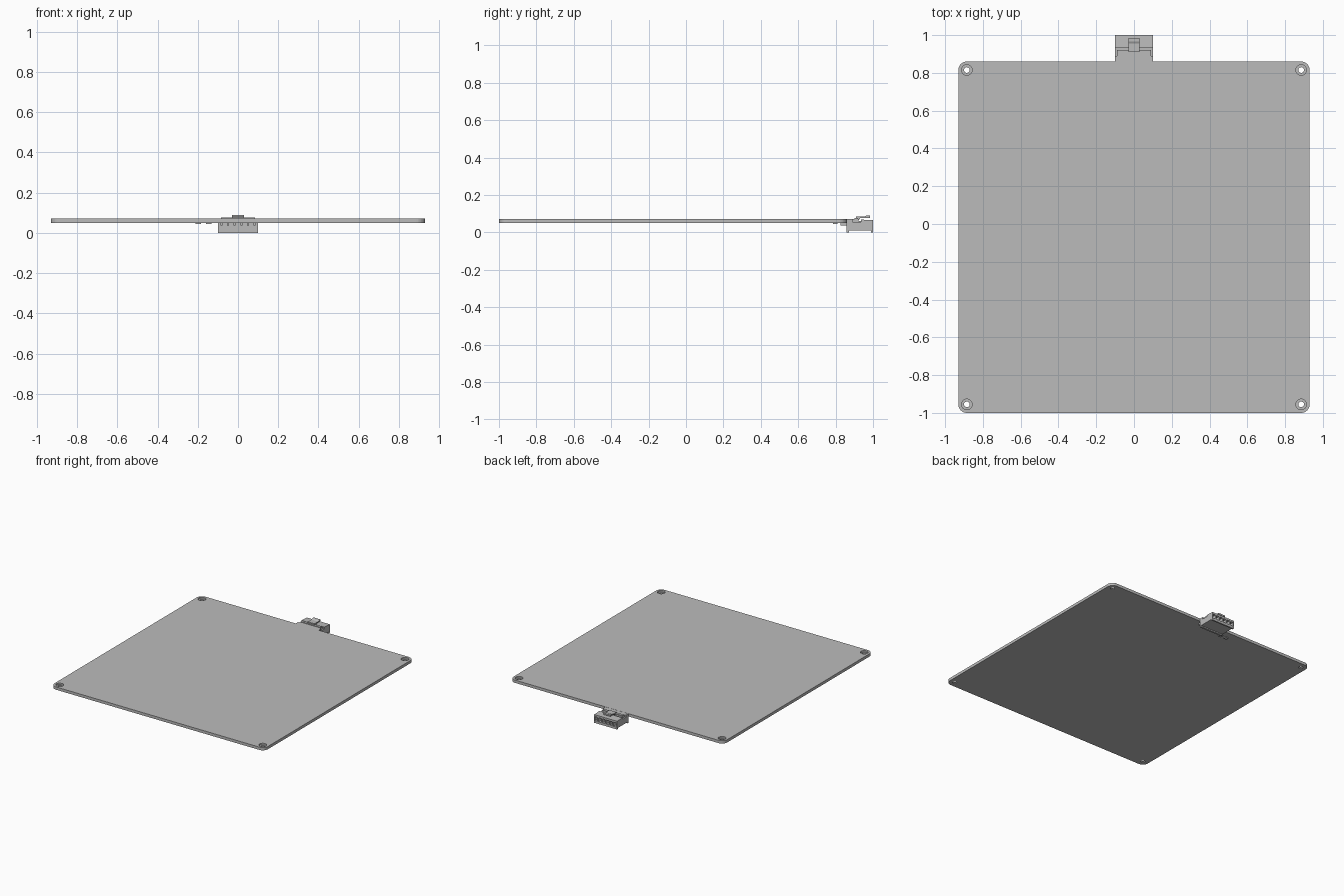
import bpy, bmesh
from mathutils import Matrix, Vector

cube = bpy.data.objects.get("Cube")
if cube:
    bpy.data.objects.remove(cube, do_unlink=True)

grey = bpy.data.materials.new("light_grey")
grey.use_nodes = True
grey.diffuse_color = (0.5, 0.5, 0.5, 1)
grey.node_tree.nodes["Principled BSDF"].inputs["Base Color"].default_value = grey.diffuse_color


def finish(name, bm):
    bmesh.ops.recalc_face_normals(bm, faces=bm.faces)
    mesh = bpy.data.meshes.new(name)
    bm.to_mesh(mesh)
    bm.free()
    mesh.materials.append(grey)
    obj = bpy.data.objects.new(name, mesh)
    bpy.context.collection.objects.link(obj)
    return obj


def add_box(bm, low, high):
    low, high = Vector(low), Vector(high)
    matrix = Matrix.Translation((low + high) / 2) @ Matrix.Diagonal((*(high - low), 1))
    bmesh.ops.create_cube(bm, size=1, matrix=matrix)


def boxes(name, spans):
    bm = bmesh.new()
    for low, high in spans:
        add_box(bm, low, high)
    return finish(name, bm)


def side_extrusion(name, profile, x0, x1):
    """Extrude a (y, z) outline along x."""
    bm = bmesh.new()
    face = bm.faces.new([bm.verts.new((x0, y, z)) for y, z in profile])
    new = bmesh.ops.extrude_face_region(bm, geom=[face])["geom"]
    verts = [v for v in new if isinstance(v, bmesh.types.BMVert)]
    bmesh.ops.translate(bm, verts=verts, vec=(x1 - x0, 0, 0))
    return finish(name, bm)


def cut(obj, cutter):
    cutter.hide_render = True
    mod = obj.modifiers.new("cut", "BOOLEAN")
    mod.operation = "DIFFERENCE"
    mod.solver = "EXACT"
    mod.object = cutter
    bpy.context.view_layer.objects.active = obj
    bpy.ops.object.modifier_apply(modifier=mod.name)
    bpy.data.objects.remove(cutter, do_unlink=True)


# Flat plate with rounded corners
bm = bmesh.new()
add_box(bm, (-0.93, -1, 0.05), (0.93, 0.86, 0.072))
upright = [e for e in bm.edges if abs(e.verts[0].co.z - e.verts[1].co.z) > 0.01]
bmesh.ops.bevel(bm, geom=upright, offset=0.045, segments=8, profile=0.5, affect="EDGES")
plate = finish("plate", bm)


# Stepped screw holes in the corners
def corner_cylinders(name, radius, low, high):
    bm = bmesh.new()
    for x in (-0.885, 0.885):
        for y in (-0.955, 0.815):
            bmesh.ops.create_cone(bm, cap_ends=True, segments=32, radius1=radius,
                                  radius2=radius, depth=high - low,
                                  matrix=Matrix.Translation((x, y, (low + high) / 2)))
    return finish(name, bm)


cut(plate, corner_cylinders("drill", 0.015, 0, 0.1))
cut(plate, corner_cylinders("counterbore", 0.028, 0.06, 0.1))

# Connector housing with lips underneath and a stepped roof
housing = side_extrusion("connector_housing", [
    (0.857, 0), (0.872, 0), (0.872, 0.009), (0.988, 0.009), (0.988, 0), (1, 0),
    (1, 0.065), (0.935, 0.068), (0.935, 0.06), (0.922, 0.06),
    (0.922, 0.071), (0.857, 0.071)], -0.1, 0.1)

# Sockets in the back of the housing
pin_x = [0.033 * (i - 2.5) for i in range(6)]
sockets = boxes("sockets", [((x - 0.012, 0.9, 0.018), (x + 0.012, 1.1, 0.05)) for x in pin_x])
cut(housing, sockets)

# Notches at the sides of the roof step
cut(housing, boxes("notches", [((s * 0.095 - 0.006, 0.89, 0.055),
                                (s * 0.095 + 0.006, 0.935, 0.1)) for s in (-1, 1)]))

# Low rail across the roof and the springy latch above it
boxes("roof_rail", [((-0.085, 0.9, 0.068), (0.085, 0.92, 0.076))])
side_extrusion("latch", [
    (0.91, 0.066), (0.925, 0.066), (0.932, 0.076), (0.985, 0.078), (0.985, 0.09),
    (0.965, 0.09), (0.955, 0.085), (0.91, 0.085)], -0.03, 0.03)

# Contact pins under the plate edge
boxes("contact_pins", [((x - 0.005, 0.827, 0.037), (x + 0.005, 0.862, 0.049)) for x in pin_x])

# Pair of solder pads beneath the plate
boxes("solder_pads", [((x - 0.013, 0.785, 0.044), (x + 0.013, 0.81, 0.051))
                      for x in (-0.198, -0.145)])
